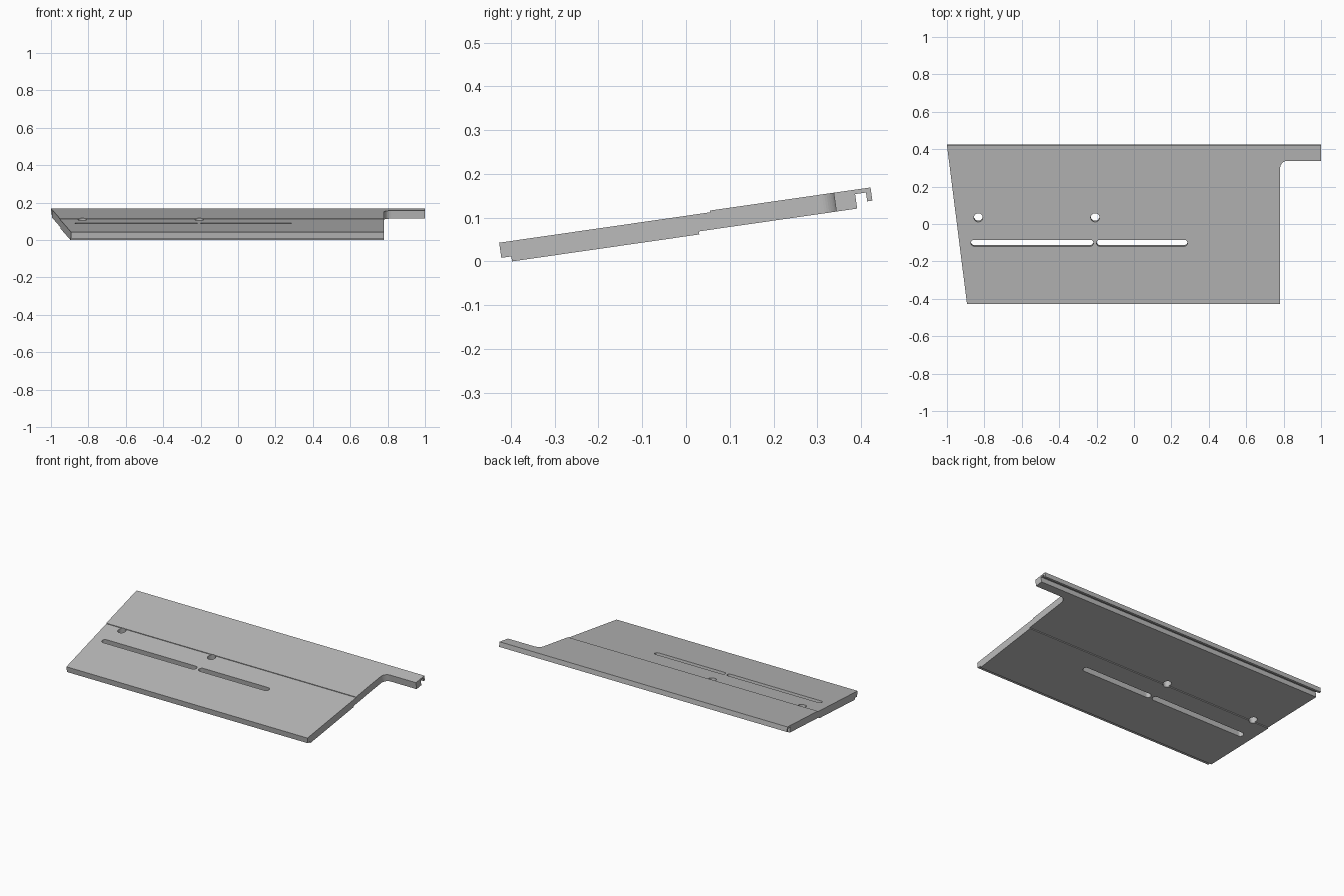
import bpy, bmesh
from math import sin, cos, pi, radians
from mathutils import Matrix, Vector

if "Cube" in bpy.data.objects:
    bpy.data.objects.remove(bpy.data.objects["Cube"])

grey = bpy.data.materials.new("plain grey")
grey.use_nodes = True
grey.diffuse_color = (0.5, 0.5, 0.5, 1)
grey.node_tree.nodes["Principled BSDF"].inputs["Base Color"].default_value = (0.5, 0.5, 0.5, 1)


def prism(name, points, sweep):
    """Closed prism: a polygon of 3D points swept along a vector."""
    bm = bmesh.new()
    face = bm.faces.new([bm.verts.new(p) for p in points])
    new = bmesh.ops.extrude_face_region(bm, geom=[face])["geom"]
    bmesh.ops.translate(bm, verts=[g for g in new if isinstance(g, bmesh.types.BMVert)],
                        vec=Vector(sweep))
    bmesh.ops.recalc_face_normals(bm, faces=bm.faces)
    mesh = bpy.data.meshes.new(name)
    bm.to_mesh(mesh)
    bm.free()
    mesh.materials.append(grey)
    obj = bpy.data.objects.new(name, mesh)
    bpy.context.collection.objects.link(obj)
    return obj


def arc(cx, cy, r, start, end, steps):
    return [(cx + r * cos(start + (end - start) * i / steps),
             cy + r * sin(start + (end - start) * i / steps)) for i in range(steps + 1)]


def cutter(name, outline):
    obj = prism(name, [(x, y, -0.1) for x, y in outline], (0, 0, 0.4))
    obj.hide_render = True
    return obj


def slot(name, x0, x1, y, r):
    return cutter(name, arc(x1 - r, y, r, -pi / 2, pi / 2, 12)
                  + arc(x0 + r, y, r, pi / 2, 3 * pi / 2, 12))


# Cross-section: front rebate, offset steps above and below, hooked back edge
section = [(-0.416, 0.1065), (0.0715, 0.1065), (0.0715, 0.1105), (0.442, 0.1105),
           (0.442, 0.08), (0.43, 0.08), (0.43, 0.1005), (0.405, 0.1005),
           (0.405, 0.067), (0.0394, 0.067), (0.0394, 0.06), (-0.393, 0.06),
           (-0.393, 0.0715), (-0.416, 0.0715)]
panel = prism("sloping_panel", [(-1.1, y, z) for y, z in section], (2.1, 0, 0))

# Outline: slanted end, and a filleted notch that leaves the back arm
outline = [(-0.8825, -0.5), (0.781, -0.5)] + arc(0.821, 0.317, 0.04, pi, pi / 2, 10) \
    + [(1.2, 0.357), (1.2, 0.5), (-1.0072, 0.5)]
cuts = [(cutter("outline_cutter", outline), 'INTERSECT'),
        (slot("long_slot_cutter", -0.872, -0.217, -0.0875, 0.0175), 'DIFFERENCE'),
        (slot("short_slot_cutter", -0.2, 0.286, -0.0875, 0.0175), 'DIFFERENCE')]
for x in (-0.832, -0.208):
    cuts.append((cutter("hole_cutter", arc(x, 0.05, 0.0235, 0, 2 * pi, 28)[:-1]), 'DIFFERENCE'))

for obj, operation in cuts:
    mod = panel.modifiers.new(obj.name, 'BOOLEAN')
    mod.object, mod.operation, mod.solver = obj, operation, 'EXACT'

# Bake the cuts, then tilt the panel and rest it on the floor
bpy.context.view_layer.update()
mesh = bpy.data.meshes.new_from_object(
    panel.evaluated_get(bpy.context.evaluated_depsgraph_get()))
panel.modifiers.clear()
panel.data = mesh
for obj, operation in cuts:
    bpy.data.objects.remove(obj)
mesh.transform(Matrix.Rotation(radians(8.2), 4, 'X'))
mesh.transform(Matrix.Translation((0, 0, -min(v.co.z for v in mesh.vertices))))
